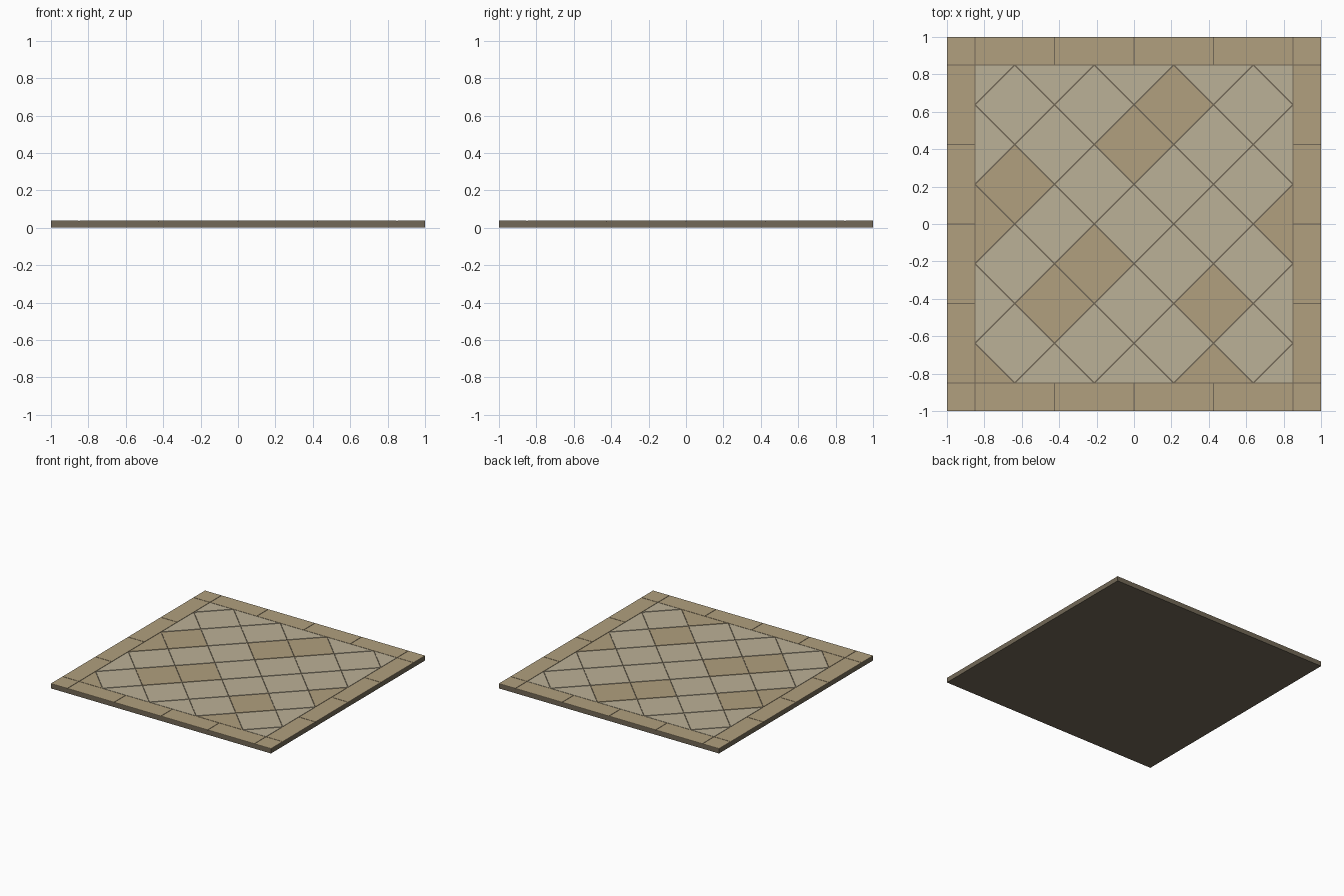
import bpy, bmesh

if "Cube" in bpy.data.objects:
    bpy.data.objects.remove(bpy.data.objects["Cube"])

S = 0.85          # half size of the inlaid field
D = S / 4         # half diagonal of a diamond tile
TOP, BED = 0.04, 0.036
GAP = 0.004       # half joint width


def material(name, rgb):
    m = bpy.data.materials.new(name)
    m.diffuse_color = (*rgb, 1)
    m.use_nodes = True
    m.node_tree.nodes["Principled BSDF"].inputs["Base Color"].default_value = m.diffuse_color
    return m


GROUT = material("grout", (0.17, 0.14, 0.095))
LIGHT = material("light_stone", (0.50, 0.44, 0.31))
TAN = material("tan_stone", (0.44, 0.35, 0.21))


def prism(bm, pts, z0, z1, mat=0):
    """Extrude a counter-clockwise outline between two heights."""
    lo = [bm.verts.new((x, y, z0)) for x, y in pts]
    hi = [bm.verts.new((x, y, z1)) for x, y in pts]
    n = len(pts)
    faces = [bm.faces.new(lo[::-1]), bm.faces.new(hi)]
    for i in range(n):
        k = (i + 1) % n
        faces.append(bm.faces.new((lo[i], lo[k], hi[k], hi[i])))
    for f in faces:
        f.material_index = mat


def rect(x0, y0, x1, y1):
    return [(x0, y0), (x1, y0), (x1, y1), (x0, y1)]


def finish(name, bm, mats):
    me = bpy.data.meshes.new(name)
    bm.to_mesh(me)
    bm.free()
    for m in mats:
        me.materials.append(m)
    bpy.context.collection.objects.link(bpy.data.objects.new(name, me))


def clip(pts, axis, sign, lim):
    """Cut a polygon at sign * coordinate <= lim."""
    out = []
    for i, p in enumerate(pts):
        q = pts[(i + 1) % len(pts)]
        a, b = sign * p[axis] - lim, sign * q[axis] - lim
        if a <= 0:
            out.append(p)
        if a * b < 0:
            t = a / (a - b)
            out.append((p[0] + (q[0] - p[0]) * t, p[1] + (q[1] - p[1]) * t))
    return out


# grout bed
bm = bmesh.new()
prism(bm, rect(-1, -1, 1, 1), 0, BED)
finish("grout_bed", bm, [GROUT])

# border tiles: strips split at the joints, outer edges flush with the bed
bm = bmesh.new()
g = GAP / 2
cuts = [-1, -S, -S / 2, 0, S / 2, S, 1]
for a, b in zip(cuts, cuts[1:]):
    lo = a + (g if a > -1 else 0)
    hi = b - (g if b < 1 else 0)
    prism(bm, rect(lo, S + g, hi, 1), BED, TOP)
    prism(bm, rect(lo, -1, hi, -S - g), BED, TOP)
    if a >= -S and b <= S:
        prism(bm, rect(-1, lo, -S - g, hi), BED, TOP)
        prism(bm, rect(S + g, lo, 1, hi), BED, TOP)
finish("border_tiles", bm, [TAN])

# diamond tiles clipped to the field
dark = {(1, 3), (0, 2), (-3, 1), (-4, 0), (4, 0), (-1, -1), (-2, -2),
        (2, -2), (2, -4), (-4, -4)}
bm = bmesh.new()
r = D - GAP * 1.5
for i in range(-4, 5):
    for j in range(-4, 5):
        if (i + j) % 2:
            continue
        x, y = i * D, j * D
        pts = [(x + r, y), (x, y + r), (x - r, y), (x, y - r)]
        for axis in (0, 1):
            for sign in (-1, 1):
                pts = clip(pts, axis, sign, S - g)
        prism(bm, pts, BED, TOP, 1 if (i, j) in dark else 0)
finish("diamond_tiles", bm, [LIGHT, TAN])
